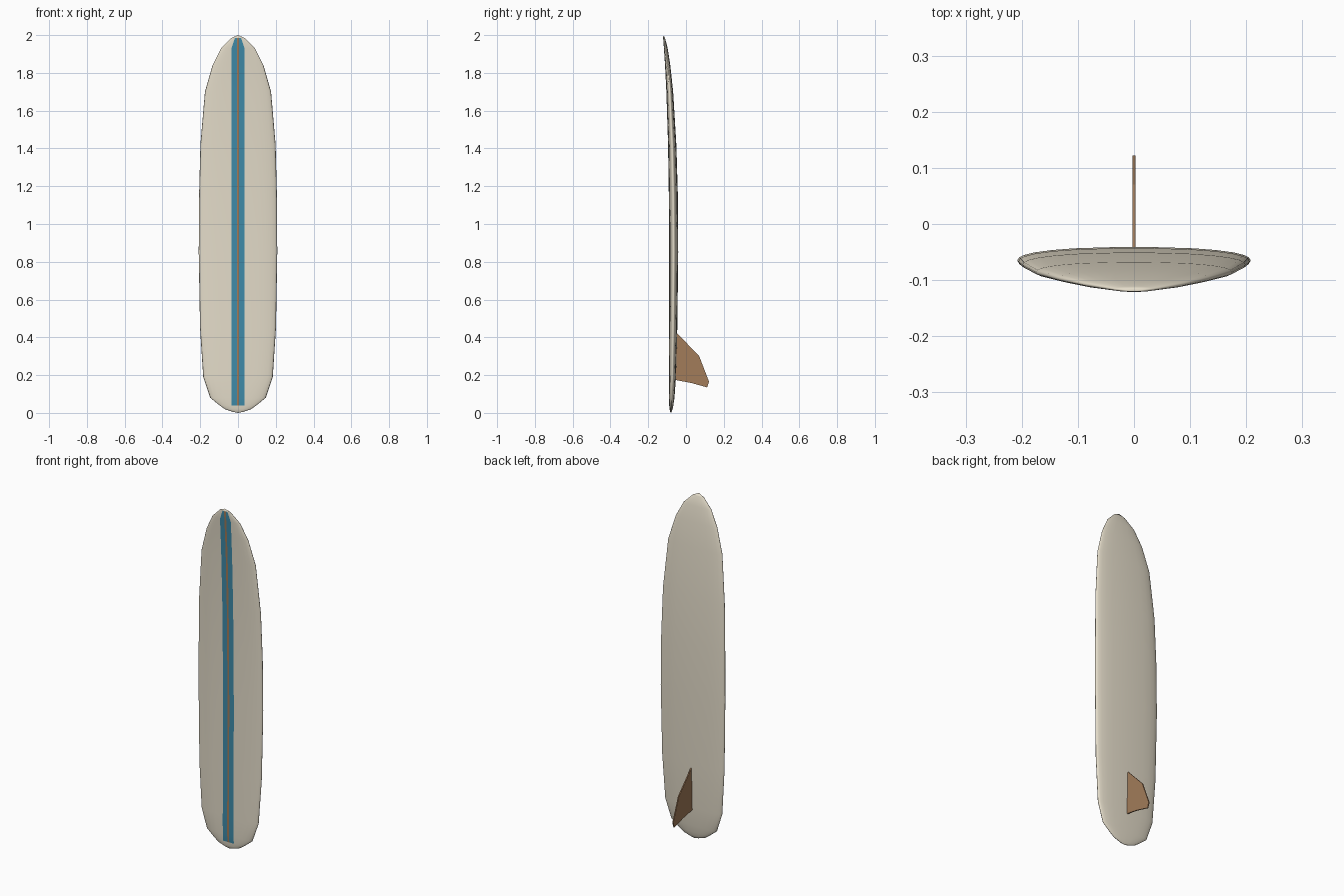
import bpy, bmesh

default = bpy.data.objects.get("Cube")
if default:
    bpy.data.objects.remove(default, do_unlink=True)


def material(name, rgb):
    mat = bpy.data.materials.new(name)
    mat.use_nodes = True
    mat.diffuse_color = (*rgb, 1)
    mat.node_tree.nodes["Principled BSDF"].inputs["Base Color"].default_value = (*rgb, 1)
    return mat


cream = material("cream", (0.78, 0.72, 0.59))
blue = material("blue", (0.05, 0.26, 0.40))
wood = material("wood brown", (0.36, 0.20, 0.10))


def finish(name, bm, mats):
    bmesh.ops.recalc_face_normals(bm, faces=bm.faces)
    mesh = bpy.data.meshes.new(name)
    bm.to_mesh(mesh)
    bm.free()
    for mat in mats:
        mesh.materials.append(mat)
    obj = bpy.data.objects.new(name, mesh)
    bpy.context.collection.objects.link(obj)
    return obj


# Board stations from tail to nose: height, half width, centre depth, half thickness
stations = [
    (0.005, 0.025, -0.080, 0.004), (0.02, 0.07, -0.079, 0.008),
    (0.04, 0.098, -0.078, 0.011), (0.08, 0.147, -0.076, 0.015),
    (0.19, 0.184, -0.072, 0.019), (0.45, 0.201, -0.068, 0.022),
    (0.85, 0.208, -0.065, 0.024), (1.15, 0.206, -0.067, 0.024),
    (1.42, 0.199, -0.073, 0.022), (1.70, 0.175, -0.086, 0.018),
    (1.84, 0.135, -0.097, 0.014), (1.93, 0.09, -0.107, 0.010),
    (1.985, 0.035, -0.116, 0.005),
]
STRIPE, STRINGER = 0.035, 0.006


def ring(bm, z, w, yc, t):
    """Closed cross-section: deck side from right to left, then the underside back."""
    half = [w * f for f in (1, 0.985, 0.94, 0.85, 0.7, 0.5)]
    half += [min(STRIPE, w * 0.45), min(STRINGER, w * 0.2)]
    xs = [-x for x in half] + half[::-1]

    def height(x):
        return t * max(0, 1 - (abs(x) / w) ** 2.3) ** (1 / 2.3)

    deck = [bm.verts.new((x, yc - height(x), z)) for x in xs]
    under = [bm.verts.new((x, yc + height(x), z)) for x in xs[-2:0:-1]]
    return deck + under


bm = bmesh.new()
rings = [ring(bm, *s) for s in stations]
n = len(rings[0])
for (s, a), b in zip(zip(stations, rings), rings[1:]):
    for i in range(n):
        j = (i + 1) % n
        face = bm.faces.new((a[i], a[j], b[j], b[i]))
        # Columns 6 to 8 on the deck are stripe, wooden stringer, stripe
        if s[0] >= 0.04 and i in (6, 7, 8):
            face.material_index = 2 if i == 7 else 1

# Rounded tips close both ends
for loop, tip in ((rings[0], (0, -0.080, 0)), (rings[-1], (0, -0.120, 2))):
    v = bm.verts.new(tip)
    for i in range(n):
        bm.faces.new((loop[i], loop[(i + 1) % n], v))

board = finish("board", bm, (cream, blue, wood))
bpy.context.view_layer.objects.active = board
board.select_set(True)
bpy.ops.object.shade_smooth_by_angle(angle=1.2)

# Fin: flat swept plate under the tail
profile = [(-0.06, 0.43), (-0.045, 0.42), (0.07, 0.30), (0.122, 0.165),
           (0.112, 0.135), (0.03, 0.158), (-0.06, 0.175)]
bm = bmesh.new()
base = bm.faces.new([bm.verts.new((-0.003, y, z)) for y, z in profile])
side = bmesh.ops.extrude_face_region(bm, geom=[base])["geom"]
bmesh.ops.translate(bm, vec=(0.006, 0, 0),
                    verts=[v for v in side if isinstance(v, bmesh.types.BMVert)])
finish("fin", bm, (wood,))
